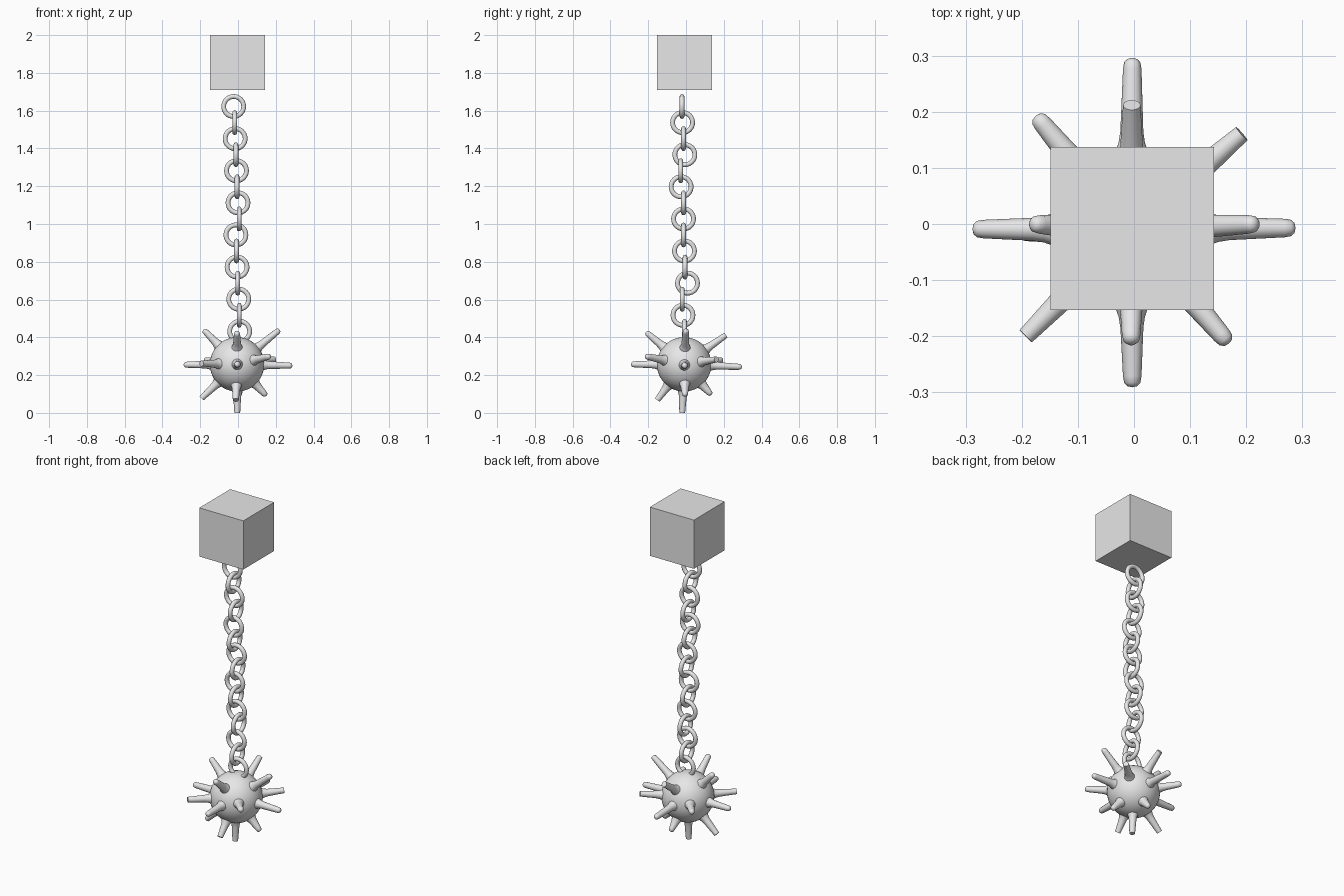
import bpy, bmesh, math
from mathutils import Vector, Matrix

if "Cube" in bpy.data.objects:
    bpy.data.objects.remove(bpy.data.objects["Cube"], do_unlink=True)

grey = bpy.data.materials.new("iron_grey")
grey.use_nodes = True
grey.diffuse_color = (0.8, 0.8, 0.8, 1)
grey.node_tree.nodes["Principled BSDF"].inputs["Base Color"].default_value = (0.8, 0.8, 0.8, 1)


def finish(name, smooth=True):
    ob = bpy.context.object
    ob.name = name
    ob.data.materials.append(grey)
    if smooth:
        bpy.ops.object.shade_smooth_by_angle(angle=math.radians(50))
    return ob


# Mounting block
bpy.ops.mesh.primitive_cube_add(size=0.291, location=(-0.003, -0.008, 1.8545))
finish("mount_block", False)

# Chain: rings alternate between facing the front and facing the side
ring_x = [-.023, -.017, -.015, -.011, -.008, -.005, 0, .006,
          -.011, -.008, -.005, -.001, .004, .006, .009]
ring_y = [-.021, -.018, -.013, -.006, -.028, -.026, -.013, -.013,
          -.013, -.008, -.005, .008, -.02, -.016, -.008]
for i, (x, y) in enumerate(zip(ring_x, ring_y)):
    turn = (math.pi / 2, 0, 0) if i % 2 == 0 else (0, math.pi / 2, 0)
    bpy.ops.mesh.primitive_torus_add(
        major_radius=0.053, minor_radius=0.0125, major_segments=32, minor_segments=12,
        location=(x, y, 1.622 - i * 0.085), rotation=turn)
    finish(f"chain_ring_{i + 1}")

# Ball
centre = Vector((-0.005, -0.01, 0.257))
bpy.ops.mesh.primitive_uv_sphere_add(segments=40, ring_count=24, radius=0.144, location=centre)
finish("ball")


# Spike: lathed profile with a flared root and a rounded or flat tip
def spike(name, tip, flat):
    axis = Vector(tip) - centre
    length = axis.length
    profile = [(0.12, 0.036), (0.14, 0.029), (0.155, 0.0235), (0.175, 0.0205)]
    if flat:
        profile += [(length, 0.0155)]
    else:
        profile += [(length - 0.02, 0.0165), (length - 0.008, 0.0145), (length - 0.002, 0.009)]
    bm = bmesh.new()
    sides = 14
    rings = [[bm.verts.new((r * math.cos(math.tau * k / sides),
                            r * math.sin(math.tau * k / sides), h)) for k in range(sides)]
             for h, r in profile]
    for a, b in zip(rings, rings[1:]):
        for k in range(sides):
            n = (k + 1) % sides
            bm.faces.new((a[k], a[n], b[n], b[k]))
    if flat:
        bm.faces.new(rings[-1])
    else:
        top = bm.verts.new((0, 0, length))
        for k in range(sides):
            bm.faces.new((rings[-1][k], rings[-1][(k + 1) % sides], top))
    turn = axis.to_track_quat('Z', 'Y').to_matrix().to_4x4()
    bm.transform(Matrix.Translation(centre) @ turn)
    mesh = bpy.data.meshes.new(name)
    bm.to_mesh(mesh)
    bm.free()
    ob = bpy.data.objects.new(name, mesh)
    bpy.context.collection.objects.link(ob)
    bpy.ops.object.select_all(action='DESELECT')
    ob.select_set(True)
    bpy.context.view_layer.objects.active = ob
    finish(name)


spikes = {
    "spike_left": ((.288, -.007, .25), False),
    "spike_right": ((-.288, -.009, .255), False),
    "spike_back": ((-.003, .296, .243), False),
    "spike_front": ((-.003, -.291, .257), False),
    "spike_bottom": ((-.004, -.02, 0), True),
    "spike_front_left": ((.169, -.213, .3), False),
    "spike_front_right": ((-.193, -.2, .262), True),
    "spike_back_left": ((.192, .161, .283), True),
    "spike_back_right": ((-.175, .193, .28), False),
    "spike_upper_left": ((.22, 0, .44), False),
    "spike_upper_right": ((-.182, 0, .44), False),
    "spike_upper_back": ((-.004, .212, .412), True),
    "spike_upper_front": ((-.005, -.212, .428), False),
    "spike_lower_left": ((.15, -.005, .09), False),
    "spike_lower_right": ((-.193, -.015, .077), True),
    "spike_lower_back": ((.008, .134, .095), False),
    "spike_lower_front": ((-.012, -.152, .068), True),
}
for name, (tip, flat) in spikes.items():
    spike(name, tip, flat)
